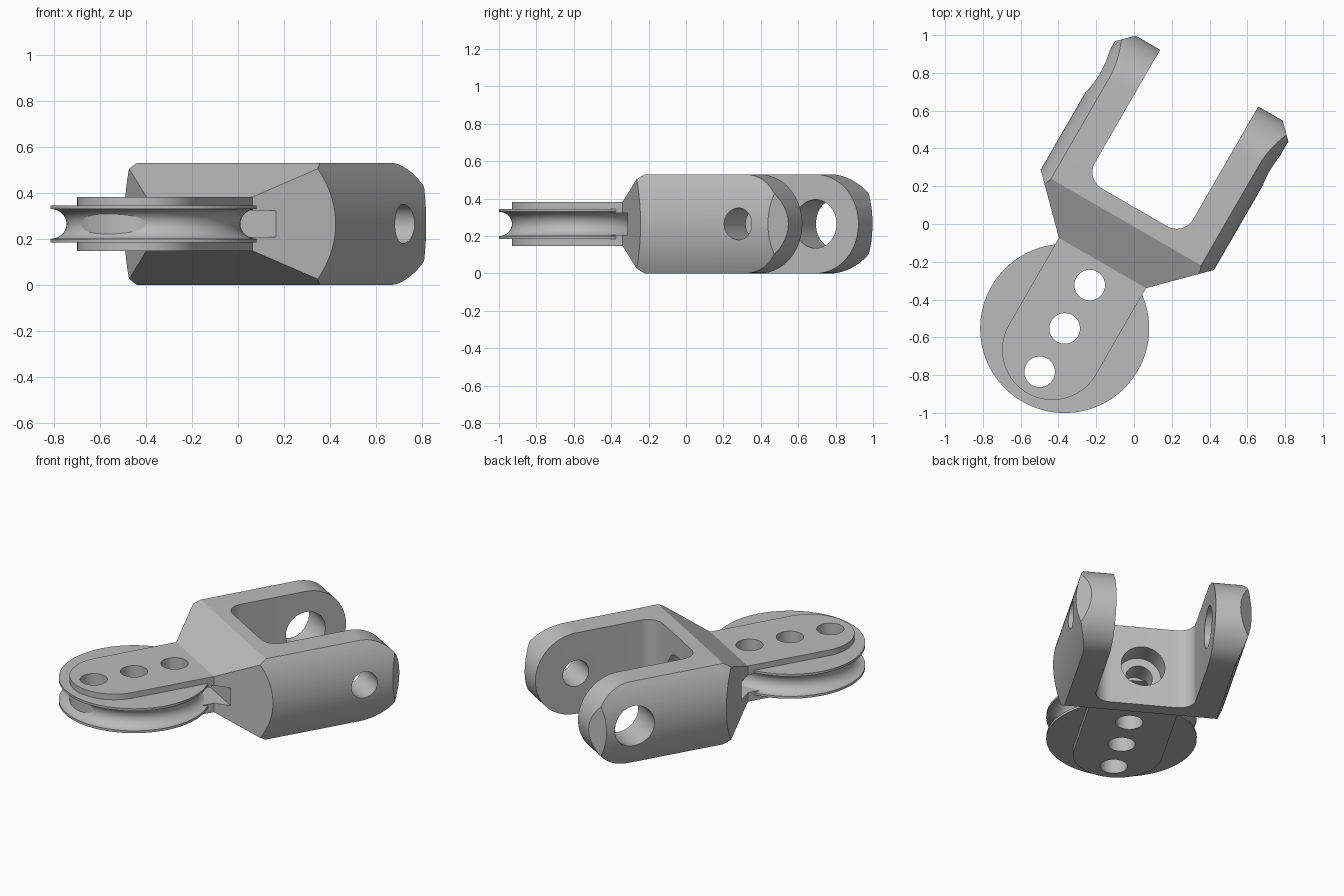
import bpy, bmesh
from math import sin, cos, pi, radians
from mathutils import Matrix, Vector

if "Cube" in bpy.data.objects:
    bpy.data.objects.remove(bpy.data.objects["Cube"], do_unlink=True)

steel = bpy.data.materials.new("grey_steel")
steel.use_nodes = True
GREY = (0.5, 0.5, 0.5, 1)
steel.diffuse_color = GREY
steel.node_tree.nodes["Principled BSDF"].inputs["Base Color"].default_value = GREY


def finish(name, bm):
    bmesh.ops.recalc_face_normals(bm, faces=bm.faces)
    me = bpy.data.meshes.new(name)
    bm.to_mesh(me)
    bm.free()
    me.materials.append(steel)
    ob = bpy.data.objects.new(name, me)
    bpy.context.collection.objects.link(ob)
    return ob


def prism(name, outline, axis, lo, hi):
    """Extrude a 2D outline along x (outline is y, z) or z (outline is x, y)."""
    bm = bmesh.new()
    place = (lambda a, b, h: (h, a, b)) if axis == "x" else (lambda a, b, h: (a, b, h))
    face = bm.faces.new([bm.verts.new(place(a, b, lo)) for a, b in outline])
    ext = bmesh.ops.extrude_face_region(bm, geom=[face])
    verts = [g for g in ext["geom"] if isinstance(g, bmesh.types.BMVert)]
    bmesh.ops.translate(bm, verts=verts, vec=Vector(place(0, 0, hi - lo)))
    return finish(name, bm)


def rod(name, radius, start, end, segments=64):
    start, end = Vector(start), Vector(end)
    d = end - start
    bm = bmesh.new()
    m = Matrix.Translation((start + end) / 2) @ d.to_track_quat("Z", "Y").to_matrix().to_4x4()
    bmesh.ops.create_cone(bm, cap_ends=True, segments=segments, radius1=radius,
                          radius2=radius, depth=d.length, matrix=m)
    return finish(name, bm)


def arc(cx, cy, r, a0, a1, n=24):
    return [(cx + r * cos(radians(a0 + (a1 - a0) * i / n)),
             cy + r * sin(radians(a0 + (a1 - a0) * i / n))) for i in range(n + 1)]


def combine(ob, other, operation):
    mod = ob.modifiers.new("cut", "BOOLEAN")
    mod.operation, mod.solver, mod.object = operation, "EXACT", other
    bpy.context.view_layer.objects.active = ob
    bpy.ops.object.modifier_apply(modifier=mod.name)
    bpy.data.objects.remove(other, do_unlink=True)


HALF = 0.265      # half height of the yoke
OUTER = 0.53      # radius of the round bar the yoke is cut from
NECK = 0.4        # where the yoke tapers into the strap
STRAP_W, STRAP_H = 0.266, 0.117
TIP = 1.53

# Yoke: round bar limited by a side profile and a U-shaped plan
yoke = rod("yoke", OUTER, (0, 0.2, 0), (0, 1.7, 0), 128)
side = [(NECK, -STRAP_H), (0.65, -HALF)] + arc(TIP - HALF, 0, HALF, -90, 90, 48) \
    + [(0.65, HALF), (NECK, STRAP_H)]
combine(yoke, prism("side_profile", side, "x", -1, 1), "INTERSECT")
right = arc(0.2, 0.84, 0.1, -90, 0, 12) + [(0.3, TIP), (0.45, TIP), (0.56, 1.42),
                                          (0.56, NECK + 0.56 - STRAP_W), (STRAP_W, NECK)]
plan = right + [(-x, y) for x, y in reversed(right)]
combine(yoke, prism("plan_profile", plan, "z", -1, 1), "INTERSECT")

# Strap with rounded end, joined to the yoke
strap = arc(0, -0.13, STRAP_W, 180, 360, 40) + [(STRAP_W, NECK + 0.01), (-STRAP_W, NECK + 0.01)]
combine(yoke, prism("strap", strap, "z", -STRAP_H, STRAP_H), "UNION")

# Slot behind the wheel, swivel bore in the yoke floor, pin holes in the arms
slot = [(-0.6, 0.25), (0.6, 0.25), (0.6, 0.475), (-0.6, 0.475)]
combine(yoke, prism("slot", slot, "z", -0.058, 0.058), "DIFFERENCE")
combine(yoke, rod("bore", 0.132, (0, 0.6, 0), (0, 0.9, 0)), "DIFFERENCE")
combine(yoke, rod("small_bore", 0.08, (0, 0.46, 0), (0, 0.7, 0)), "DIFFERENCE")
PIN = TIP - HALF
combine(yoke, rod("pin_large", 0.13, (-0.7, PIN, 0), (-0.1, PIN, 0)), "DIFFERENCE")
combine(yoke, rod("pin_small", 0.085, (0.1, PIN, 0), (0.7, PIN, 0)), "DIFFERENCE")

# Grooved wheel, revolved around its axle
R, THICK = 0.4475, 0.08
groove = [(R + 0.07 * cos(a), 0.065 * sin(a)) for a in [pi * (1.5 - i / 16) for i in range(17)]]
section = [(0, -THICK), (R, -THICK)] + groove + [(R, THICK), (0, THICK)]
bm = bmesh.new()
vs = [bm.verts.new((r, 0, z)) for r, z in section]
es = [bm.edges.new(p) for p in zip(vs, vs[1:])]
bmesh.ops.spin(bm, geom=vs + es, cent=(0, 0, 0), axis=(0, 0, 1), angle=2 * pi, steps=96)
bmesh.ops.remove_doubles(bm, verts=bm.verts, dist=0.0001)
wheel = finish("grooved_wheel", bm)

# Three holes through strap and wheel
for ob in (yoke, wheel):
    for y in (-0.265, 0, 0.265):
        combine(ob, rod("hole", 0.081, (0, y, -0.3), (0, y, 0.3)), "DIFFERENCE")

# Turn the assembly into place and shade it
for ob in (yoke, wheel):
    ob.data.transform(Matrix.Translation((-0.367, -0.553, HALF)) @ Matrix.Rotation(radians(-30), 4, "Z"))
    bpy.ops.object.select_all(action="DESELECT")
    ob.select_set(True)
    bpy.context.view_layer.objects.active = ob
    bpy.ops.object.shade_smooth_by_angle(angle=radians(25))
